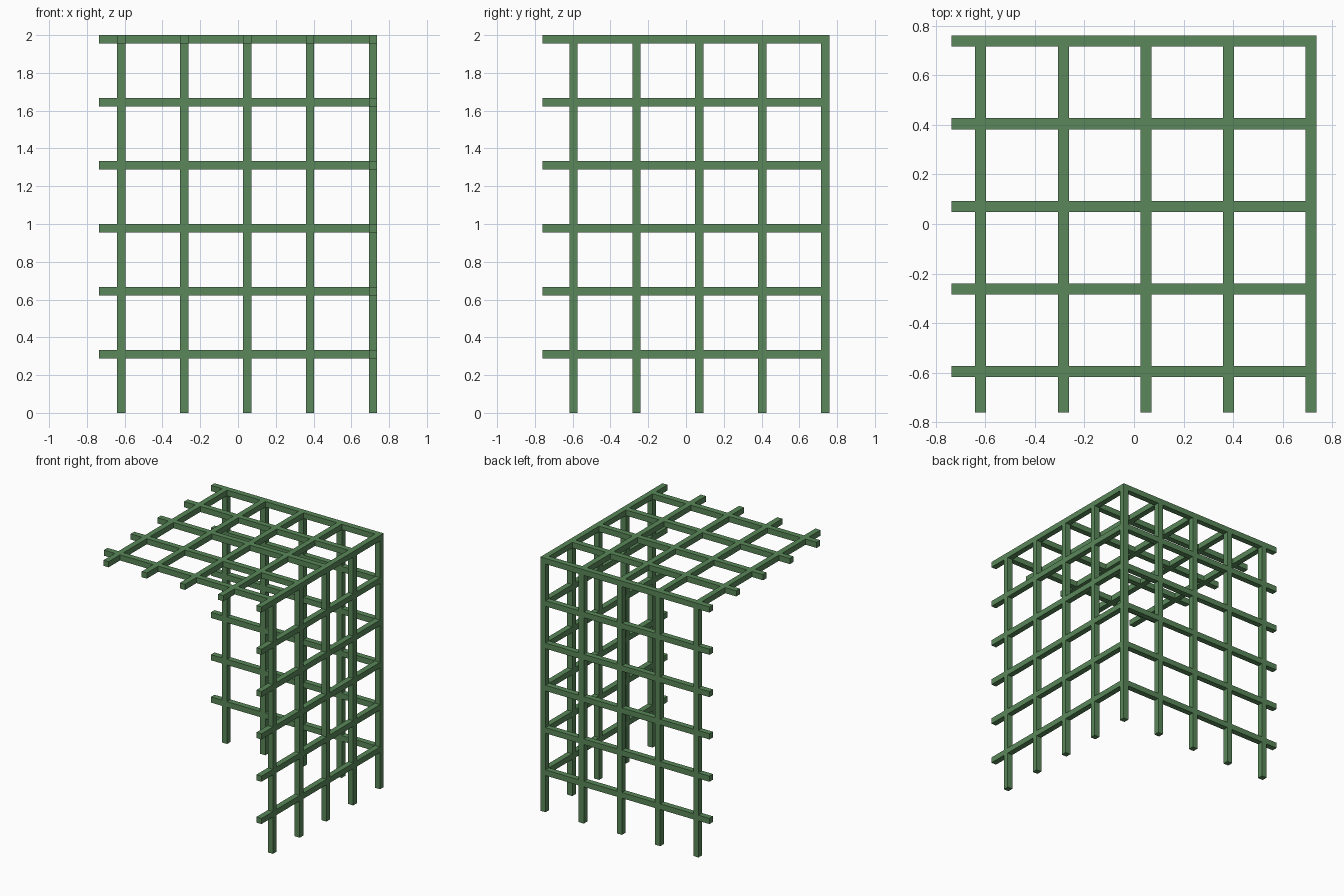
import bpy
import bmesh
from mathutils import Vector

cube = bpy.data.objects.get("Cube")
if cube:
    bpy.data.objects.remove(cube, do_unlink=True)

# Overall half extents, bar thickness and grid spacing
HX, HY, H = 0.737, 0.76, 2.0
T = 0.0445
STEP = 1 / 3
xs = [HX - T / 2 - i * STEP for i in range(5)]
ys = [HY - T / 2 - i * STEP for i in range(5)]
zs = [H - T / 2 - i * STEP for i in range(6)]
X0, Y0, Z0 = xs[0], ys[0], zs[0]

green = bpy.data.materials.new("garden green")
green.use_nodes = True
colour = (0.10, 0.245, 0.10, 1)
green.diffuse_color = colour
green.node_tree.nodes["Principled BSDF"].inputs["Base Color"].default_value = colour


def bars(name, centres, size):
    """One object holding a row of identical square bars."""
    bm = bmesh.new()
    for c in centres:
        verts = bmesh.ops.create_cube(bm, size=1)["verts"]
        bmesh.ops.scale(bm, vec=Vector(size), verts=verts)
        bmesh.ops.translate(bm, vec=Vector(c), verts=verts)
    mesh = bpy.data.meshes.new(name)
    bm.to_mesh(mesh)
    bm.free()
    mesh.materials.append(green)
    obj = bpy.data.objects.new(name, mesh)
    bpy.context.collection.objects.link(obj)


along_x, along_y, along_z = (2 * HX, T, T), (T, 2 * HY, T), (T, T, H)

# Back trellis, including the shared corner post
bars("back_posts", [(x, Y0, H / 2) for x in xs], along_z)
bars("back_rails", [(0, Y0, z) for z in zs], along_x)

# Left side trellis
bars("side_posts", [(X0, y, H / 2) for y in ys[1:]], along_z)
bars("side_rails", [(X0, 0, z) for z in zs], along_y)

# Roof trellis, sharing its edge bars with the two walls
bars("roof_cross_bars", [(0, y, Z0) for y in ys[1:]], along_x)
bars("roof_long_bars", [(x, 0, Z0) for x in xs[1:]], along_y)
